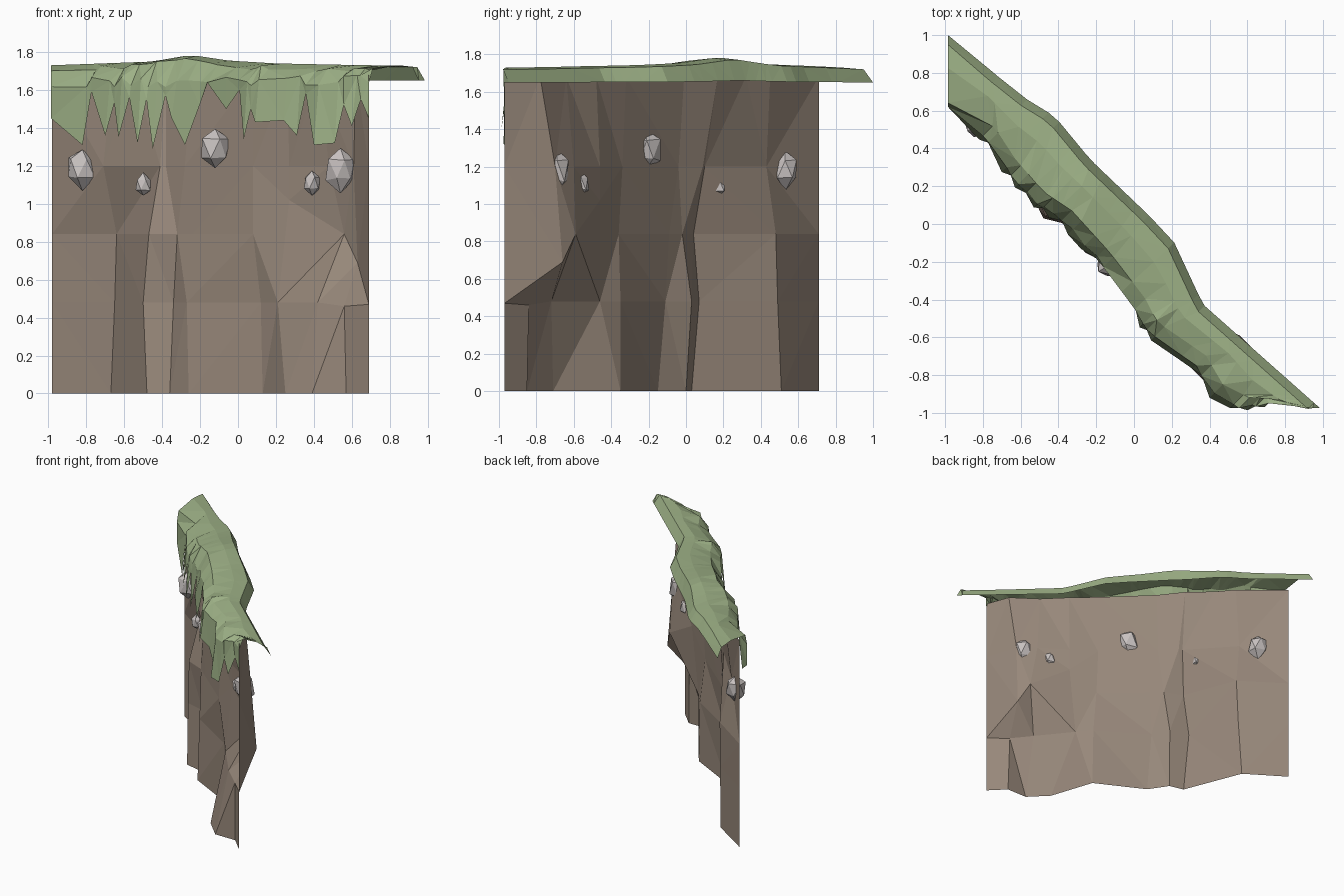
import bpy, bmesh, math, random
from mathutils import Vector

if "Cube" in bpy.data.objects:
    bpy.data.objects.remove(bpy.data.objects["Cube"])

random.seed(4)

def material(name, rgb):
    m = bpy.data.materials.new(name)
    m.diffuse_color = (*rgb, 1)
    m.use_nodes = True
    m.node_tree.nodes["Principled BSDF"].inputs["Base Color"].default_value = m.diffuse_color
    return m

def sheet(name, rows, mat):
    """Flat-shaded triangulated strip mesh from rows of equal length."""
    bm = bmesh.new()
    grid = [[bm.verts.new(p) for p in row] for row in rows]
    for a, b in zip(grid, grid[1:]):
        for i in range(len(a) - 1):
            bm.faces.new((a[i], a[i + 1], b[i + 1], b[i]))
    bmesh.ops.triangulate(bm, faces=bm.faces[:])
    return finish(name, bm, mat)

def finish(name, bm, mat):
    me = bpy.data.meshes.new(name)
    bm.to_mesh(me)
    bm.free()
    me.materials.append(mat)
    ob = bpy.data.objects.new(name, me)
    bpy.context.collection.objects.link(ob)
    return ob

def lerp(table, t):
    """Piecewise linear lookup in (t, value) pairs."""
    for (a, va), (b, vb) in zip(table, table[1:]):
        if t <= b:
            return va + (vb - va) * max(0, (t - a) / (b - a))
    return table[-1][1]

earth = material("earth", (0.31, 0.245, 0.195))
grass = material("grass", (0.34, 0.44, 0.24))
stone = material("stone", (0.58, 0.54, 0.53))

# Cliff wall: folded sheet with buttresses that fade out towards the top.
# Each row has a height; optional third values lift single points to the crest.
plans = [
    (0.00, [(-.98, .71), (-.67, .51), (-.48, .03), (-.36, .0), (-.26, -.15),
            (.13, -.35), (.25, -.71), (.39, -.85), (.57, -.85), (.69, -.97)]),
    (0.48, [(-.98, .71), (-.65, .49), (-.50, .07), (-.34, .03), (-.27, -.11),
            (.12, -.35), (.21, -.46), (.42, -.72), (.56, -.84, .46), (.69, -.97, .44)]),
    (0.84, [(-.98, .71), (-.64, .48), (-.47, .04), (-.32, -.02), (-.24, -.09),
            (.08, -.36), (.27, -.46, 1.02), (.56, -.59), (.63, -.66, .69), (.69, -.97, .47)]),
    (1.20, [(-.98, .71), (-.71, .43), (-.41, .10), (-.38, .09), (-.28, -.04),
            (.08, -.34), (.27, -.46), (.48, -.60), (.61, -.70), (.69, -.97)]),
    (1.68, [(-.98, .71), (-.66, .45), (-.55, .32), (-.38, .17), (-.24, -.01),
            (.08, -.32), (.26, -.48), (.42, -.64), (.62, -.78), (.69, -.97)]),
]
sheet("cliff_wall", [[(p[0], p[1], p[2] if len(p) > 2 else z) for p in pts]
                     for z, pts in plans], earth)

# Grass cap: back lip, top, shoulder and a ragged hanging fringe
front = [(-.98, .62), (-.95, .56), (-.80, .43), (-.73, .31), (-.55, .10), (-.40, .0),
         (-.20, -.22), (.0, -.48), (.04, -.57), (.15, -.67), (.30, -.75), (.40, -.92),
         (.55, -.995), (.69, -.97)]
back = [(-1.98, .02), (-1.28, .08), (-.99, .15), (-.57, .11), (.27, .13),
        (.79, -.06), (1.96, .01)]
crest = [(-.98, 1.73), (-.45, 1.75), (-.25, 1.785), (-.05, 1.755), (.2, 1.74), (.69, 1.73)]
fringe = [(-.98, 1.45), (-.82, 1.31), (-.79, 1.59), (-.70, 1.36), (-.67, 1.53),
          (-.63, 1.35), (-.59, 1.56), (-.53, 1.32), (-.50, 1.55), (-.45, 1.29),
          (-.40, 1.57), (-.35, 1.45), (-.28, 1.31), (-.22, 1.52), (-.18, 1.64),
          (-.08, 1.50), (-.01, 1.60), (.03, 1.34), (.05, 1.50), (.09, 1.43),
          (.24, 1.44), (.31, 1.36), (.34, 1.58), (.40, 1.31), (.51, 1.32),
          (.54, 1.52), (.60, 1.41), (.63, 1.55), (.69, 1.45)]
inward = Vector((.707, .707, 0))
rows = [[] for _ in range(6)]
for i, (x, zt) in enumerate(fringe):
    f = Vector((x, lerp(front, x), 0))
    t = -1.98 + 3.94 * (x - f.y + 1.60) / 3.26
    s = lerp(back, t)
    lip = Vector(((s + t) / 2, (s - t) / 2, 0))
    end = i in (0, len(fringe) - 1)
    rim = lip - inward * .045
    if end:
        rim = lip + (Vector((0, -.05, 0)) if i == 0 else Vector((-.04, 0, 0)))
    edge = f + inward * (.03 if end else .10)
    mid = rim.lerp(edge, .4)
    z = lerp(crest, mid.x)
    shoulder = f + inward * (0 if end else random.uniform(.02, .04))
    tip = f + inward * (.025 if zt > 1.47 else 0)
    for row, p, h in zip(rows, (lip, rim, mid, edge, shoulder, tip),
                         (1.65 + (z - 1.73) * .2, z - .01, z,
                          z - .02 + random.uniform(-.015, .01),
                          1.65 + random.uniform(-.04, .03), zt)):
        row.append((-.985 if i == 0 else max(-.985, p.x), max(-.99, p.y), h))
sheet("grass_cap", rows, grass)

# Embedded stones: jittered low-poly balls (centre, radii)
for i, (c, rx, rz) in enumerate([((-.82, .53, 1.19), .09, .11), ((-.50, .18, 1.10), .048, .063),
                                 ((-.12, -.21, 1.29), .09, .115), ((.39, -.56, 1.11), .052, .07),
                                 ((.54, -.69, 1.18), .08, .115)]):
    bm = bmesh.new()
    bmesh.ops.create_icosphere(bm, subdivisions=1, radius=1)
    for v in bm.verts:
        v.co *= random.uniform(.85, 1.12)
        v.co = Vector((v.co.x * rx, v.co.y * rx * .85, v.co.z * rz)) + Vector(c)
    finish(f"stone_{i + 1}", bm, stone)
